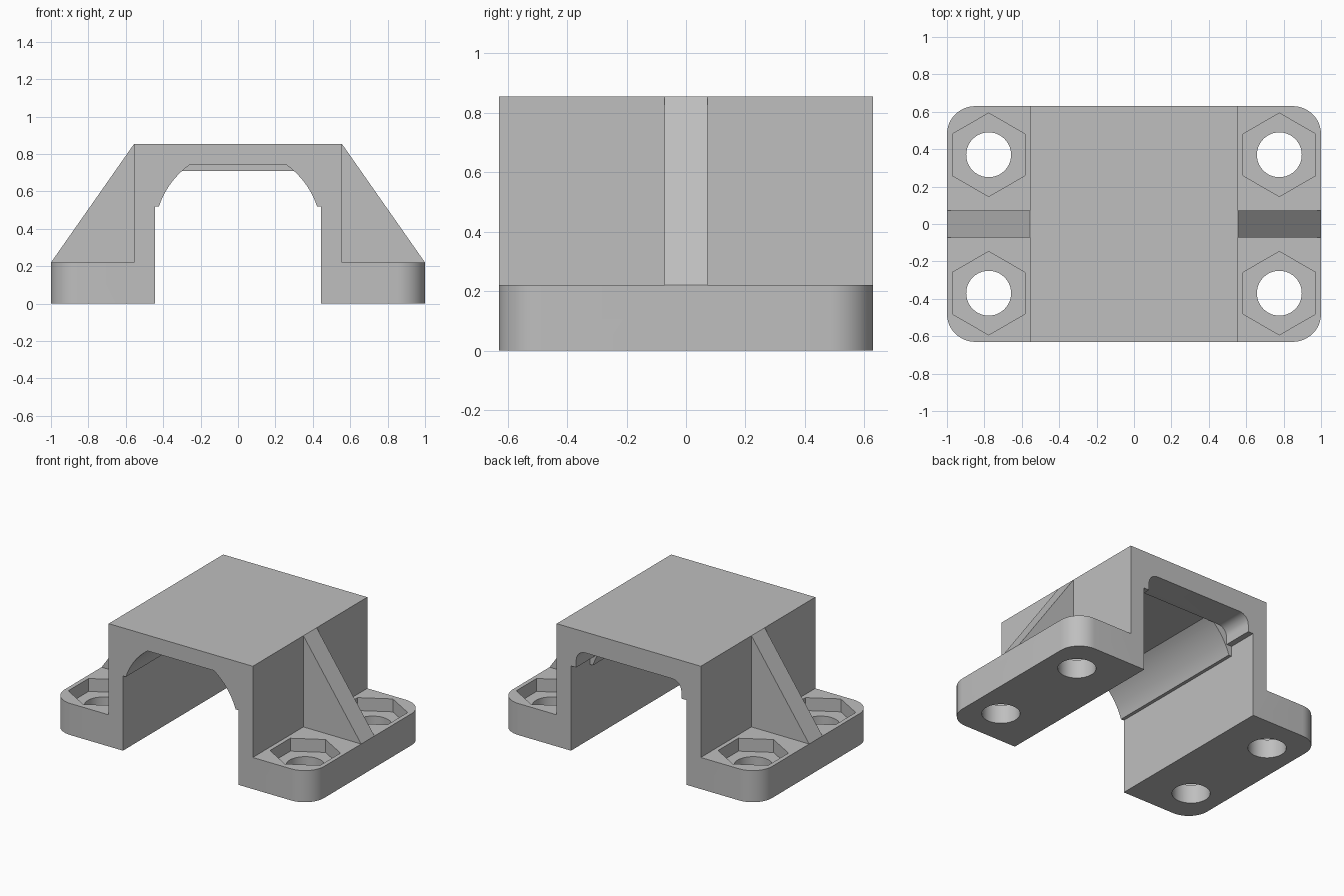
import bpy
import bmesh
import math
from mathutils import Vector

if "Cube" in bpy.data.objects:
    bpy.data.objects.remove(bpy.data.objects["Cube"], do_unlink=True)

HALF_Y = 0.63
FOOT_Z = 0.22
TOP_Z = 0.855
STEP_Y = 0.42

gray = bpy.data.materials.new("plain_gray")
gray.use_nodes = True
gray.diffuse_color = (0.52, 0.52, 0.52, 1)
gray.node_tree.nodes["Principled BSDF"].inputs["Base Color"].default_value = (0.52, 0.52, 0.52, 1)


def prism(name, points, depth):
    """Closed prism from a loop of 3D points pushed along depth."""
    bm = bmesh.new()
    face = bm.faces.new([bm.verts.new(p) for p in points])
    new = bmesh.ops.extrude_face_region(bm, geom=[face])["geom"]
    verts = [g for g in new if isinstance(g, bmesh.types.BMVert)]
    bmesh.ops.translate(bm, verts=verts, vec=depth)
    bmesh.ops.recalc_face_normals(bm, faces=bm.faces)
    mesh = bpy.data.meshes.new(name)
    bm.to_mesh(mesh)
    bm.free()
    mesh.materials.append(gray)
    obj = bpy.data.objects.new(name, mesh)
    bpy.context.collection.objects.link(obj)
    return obj


def mirrored_prism(name, half, y0, y1):
    """Symmetric front profile from its +x half, listed from bottom to top."""
    loop = half + [(-x, z) for x, z in reversed(half)]
    return prism(name, [(x, y0, z) for x, z in loop], Vector((0, y1 - y0, 0)))


def upright(name, x, y, radius, sides, z0, z1):
    ring = []
    for i in range(sides):
        a = math.pi / 2 + math.tau * i / sides
        ring.append((x + radius * math.cos(a), y + radius * math.sin(a), z0))
    return prism(name, ring, Vector((0, 0, z1 - z0)))


def arc(cx, cz, radius, start, end, steps):
    angles = [start + (end - start) * i / steps for i in range(steps + 1)]
    return [(cx + radius * math.cos(a), cz + radius * math.sin(a)) for a in angles]


def combine(target, tool, operation):
    bpy.context.view_layer.objects.active = target
    mod = target.modifiers.new(operation.lower(), "BOOLEAN")
    mod.operation = operation
    mod.solver = "EXACT"
    mod.object = tool
    bpy.ops.object.modifier_apply(modifier=mod.name)
    bpy.data.objects.remove(tool, do_unlink=True)


# Raised block with a flat foot on each side
bracket = mirrored_prism(
    "mounting_bracket",
    [(1, 0), (1, FOOT_Z), (0.555, FOOT_Z), (0.555, TOP_Z)],
    -HALF_Y, HALF_Y)

# Rounded outer foot corners
bm = bmesh.new()
bm.from_mesh(bracket.data)
corners = [e for e in bm.edges
           if all(abs(v.co.x) > 0.99 for v in e.verts)
           and abs(e.verts[0].co.z - e.verts[1].co.z) > 0.1]
bmesh.ops.bevel(bm, geom=corners, offset=0.15, segments=12, profile=0.5, affect="EDGES")
bm.to_mesh(bracket.data)
bm.free()

# Sloping ribs that brace the block
ribs = mirrored_prism("ribs", [(0.9, 0.1), (1, FOOT_Z), (0.555, TOP_Z)], -0.073, 0.073)
combine(bracket, ribs, "UNION")

# Main tunnel with a flattened round roof
roof = arc(0, 0.38, 0.445, math.asin(0.14 / 0.445), math.asin(0.365 / 0.445), 14)
tunnel = mirrored_prism("tunnel", [(0.445, -0.1), (0.445, 0.52)] + roof, -0.8, STEP_Y)
combine(bracket, tunnel, "DIFFERENCE")

# Wider pocket at the back end
shoulder = arc(0.335, 0.64, 0.07, 0, math.pi / 2, 8)
pocket = mirrored_prism(
    "back_pocket",
    [(0.445, -0.1), (0.445, 0.59), (0.405, 0.59)] + shoulder,
    STEP_Y, 0.8)
combine(bracket, pocket, "DIFFERENCE")

# Bolt holes with hexagonal nut seats
for x in (-0.777, 0.777):
    for y in (-0.37, 0.37):
        combine(bracket, upright("bolt_hole", x, y, 0.12, 40, -0.1, 0.3), "DIFFERENCE")
        combine(bracket, upright("nut_seat", x, y, 0.223, 6, 0.13, 0.3), "DIFFERENCE")

# Smooth round walls, sharp edges elsewhere
bpy.ops.object.select_all(action="DESELECT")
bracket.select_set(True)
bpy.context.view_layer.objects.active = bracket
bpy.ops.object.shade_smooth_by_angle(angle=math.radians(25))
